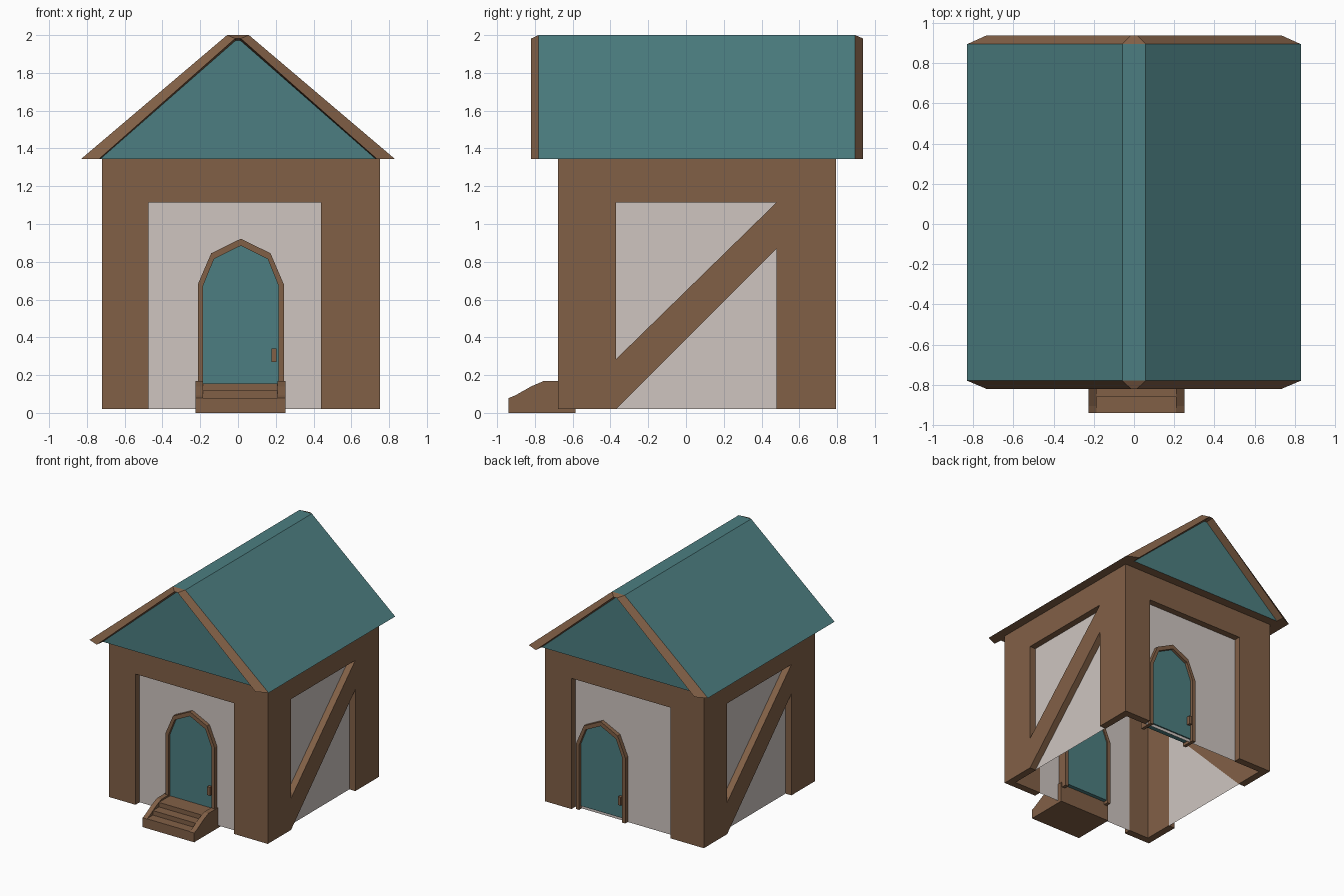
import bpy, bmesh, math
from mathutils import Matrix, Vector

if "Cube" in bpy.data.objects:
    bpy.data.objects.remove(bpy.data.objects["Cube"])


def material(name, rgb):
    m = bpy.data.materials.new(name)
    m.diffuse_color = (*rgb, 1)
    m.use_nodes = True
    m.node_tree.nodes["Principled BSDF"].inputs["Base Color"].default_value = m.diffuse_color
    return m


TEAL = material("teal", (0.072, 0.208, 0.218))
BROWN = material("brown wood", (0.222, 0.117, 0.062))
WHITE = material("warm white plaster", (0.62, 0.56, 0.53))
CENTRE = Vector((0.015, 0.0575, 0))   # centre of the walls
H, T = 0.736, 0.055                   # wall half width, timber depth


def finish(name, bm, mats):
    bmesh.ops.recalc_face_normals(bm, faces=bm.faces[:])
    me = bpy.data.meshes.new(name)
    bm.to_mesh(me)
    bm.free()
    for m in mats:
        me.materials.append(m)
    ob = bpy.data.objects.new(name, me)
    bpy.context.collection.objects.link(ob)
    return ob


def prism(name, pts, v0, v1, turn, mat):
    """Extrude a (sideways, up) outline from depth v0 out to v1, on wall number turn."""
    bm = bmesh.new()
    rings = [[bm.verts.new((u, -v, z)) for u, z in pts] for v in (v0, v1)]
    n = len(pts)
    for r in rings:
        bm.faces.new(r)
    for i in range(n):
        j = (i + 1) % n
        bm.faces.new((rings[0][i], rings[0][j], rings[1][j], rings[1][i]))
    bmesh.ops.transform(bm, verts=bm.verts[:],
                        matrix=Matrix.Translation(CENTRE) @ Matrix.Rotation(turn * math.pi / 2, 4, 'Z'))
    return finish(name, bm, [mat])


def rect(a, b, c, d):
    return [(a, c), (b, c), (b, d), (a, d)]


# Plaster box, open underneath
bm = bmesh.new()
bmesh.ops.create_cube(bm, size=1)
bmesh.ops.transform(bm, verts=bm.verts[:], matrix=Matrix.Translation(CENTRE + Vector((0, 0, 0.68)))
                    @ Matrix.Diagonal((2 * (H - T), 2 * (H - T), 1.32, 1)))
bm.normal_update()
bmesh.ops.delete(bm, geom=[f for f in bm.faces if f.normal.z < -0.5], context='FACES')
finish("plaster_walls", bm, [WHITE])

# Timber frames on four sides, diagonal braces on the two long sides
for turn, side in enumerate(("front", "right", "back", "left")):
    end = turn % 2 == 0
    w = H if end else H - T
    a, b = (-0.49, 0.425) if end else (-0.4275, 0.4225)
    prism(side + "_timber_frame",
          [(-w, 0.02), (a, 0.02), (a, 1.115), (b, 1.115), (b, 0.02), (w, 0.02), (w, 1.345), (-w, 1.345)],
          H - T - 0.005, H, turn, BROWN)
    if not end:
        prism(side + "_brace", [(a, 0.02), (b, 0.87), (b, 1.115), (a, 0.285)],
              H - T - 0.005, H, turn, BROWN)


# Doors with pointed frames and handles
def door(side, turn, u, dz):
    def arch(half, shoulder, mid, zs, zm, top, base):
        right = [(half, base), (half, zs), (shoulder, zm)]
        pts = right + [(mid, top)] + [(-x, z) for x, z in reversed(right)]
        return [(x + u, z + dz) for x, z in pts]
    outer = arch(0.228, 0.157, 0, 0.68, 0.845, 0.922, 0.13)
    inner = arch(0.2, 0.142, 0, 0.672, 0.815, 0.885, 0.13)
    prism(side + "_door_frame", outer + inner[::-1], 0.60, 0.715, turn, BROWN)
    prism(side + "_door", arch(0.2, 0.142, 0, 0.672, 0.815, 0.885, 0.155), 0.61, 0.692, turn, TEAL)
    prism(side + "_door_handle", rect(u + 0.163, u + 0.188, 0.27 + dz, 0.34 + dz), 0.69, 0.72, turn, BROWN)


door("front", 0, 0, 0)
door("back", 2, -0.235, -0.11)

# Front steps between two side boards
def across(name, yz, x0, x1):
    prism(name, [(y - CENTRE.y, z) for y, z in yz], x0 - CENTRE.x, x1 - CENTRE.x, 1, BROWN)


across("steps", [(-0.585, 0), (-0.94, 0), (-0.94, 0.08), (-0.86, 0.08), (-0.86, 0.118),
                 (-0.78, 0.118), (-0.78, 0.156), (-0.585, 0.156)], -0.186, 0.21)
board = [(-0.585, 0), (-0.94, 0), (-0.94, 0.078), (-0.905, 0.092), (-0.82, 0.14), (-0.75, 0.17), (-0.585, 0.17)]
across("left_step_board", board, -0.226, -0.186)
across("right_step_board", board, 0.21, 0.252)

# Roof: teal slopes and recessed gables, brown bevelled edge boards and underside
bm = bmesh.new()


def ring(y, half, ridge, top):
    return [bm.verts.new((x, y, z)) for x, z in
            ((-half, 1.345), (-ridge, top), (ridge, top), (half, 1.345))]


rings = [ring(*r) for r in ((-0.75, 0.728, 0.012, 1.972), (-0.82, 0.735, 0.015, 1.982), (-0.78, 0.83, 0.058, 2.0),
                            (0.895, 0.83, 0.058, 2.0), (0.938, 0.735, 0.015, 1.982), (0.87, 0.728, 0.012, 1.972))]
for k in range(5):
    for i in range(3):
        f = bm.faces.new((rings[k][i], rings[k][i + 1], rings[k + 1][i + 1], rings[k + 1][i]))
        f.material_index = 0 if k == 2 else 1
bm.faces.new(rings[0])
bm.faces.new(rings[-1])
under = bm.faces.new([r[0] for r in rings] + [r[3] for r in reversed(rings)])
under.material_index = 1
finish("roof", bm, [TEAL, BROWN])
